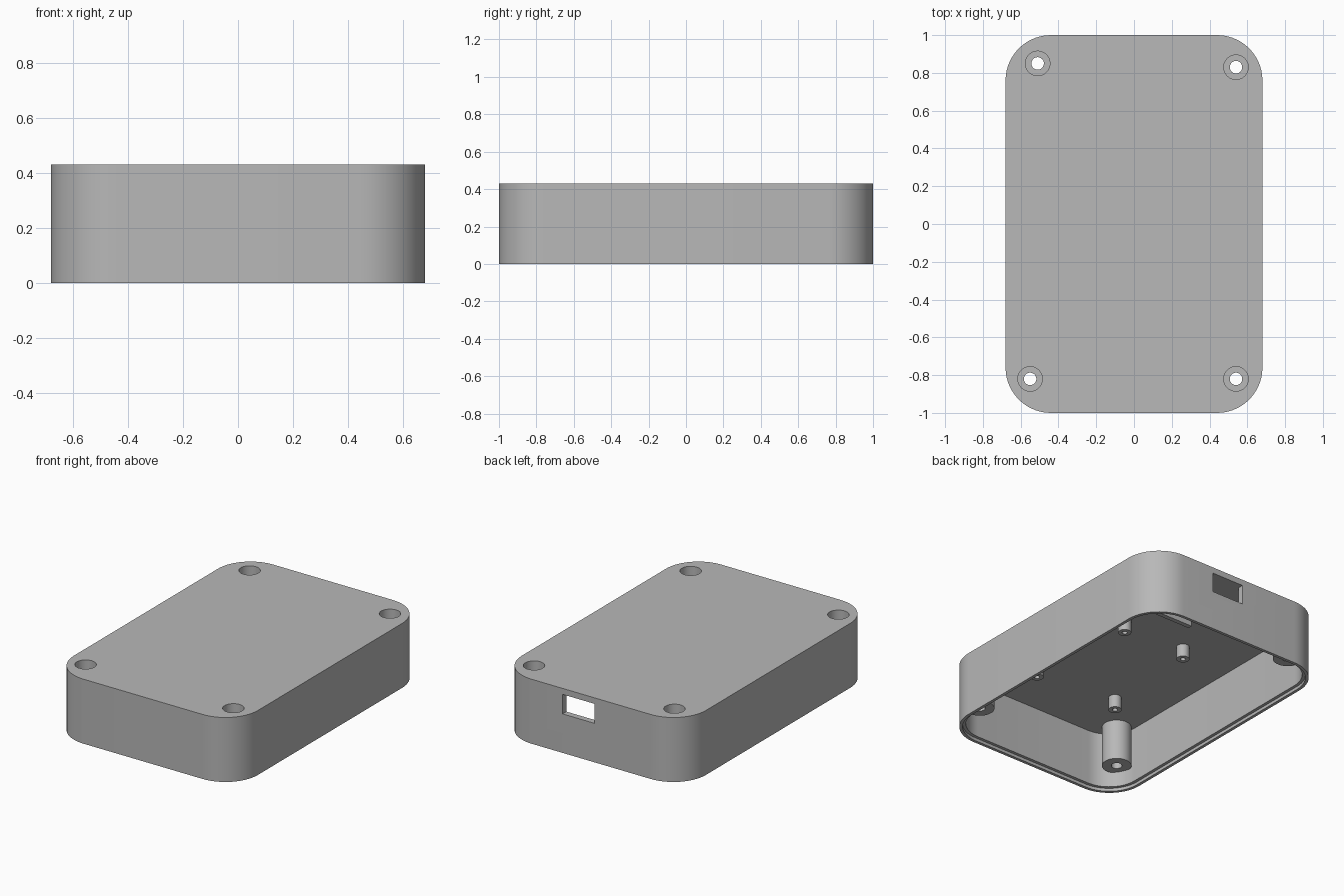
import bpy, bmesh, math

cube = bpy.data.objects.get("Cube")
if cube:
    bpy.data.objects.remove(cube, do_unlink=True)

# Overall sizes
HALF_X, HALF_Y, HEIGHT, CORNER = 0.68, 1.0, 0.43, 0.24
WALL, CEILING = 0.04, 0.39
SIDES = 48

grey = bpy.data.materials.new("matte_grey_plastic")
grey.use_nodes = True
COLOUR = (0.48, 0.48, 0.48, 1)
grey.diffuse_color = COLOUR
grey.node_tree.nodes["Principled BSDF"].inputs["Base Color"].default_value = COLOUR


def finish(name, bm):
    bmesh.ops.recalc_face_normals(bm, faces=bm.faces)
    mesh = bpy.data.meshes.new(name)
    bm.to_mesh(mesh)
    bm.free()
    mesh.materials.append(grey)
    obj = bpy.data.objects.new(name, mesh)
    bpy.context.collection.objects.link(obj)
    return obj


def activate(obj):
    bpy.ops.object.select_all(action="DESELECT")
    obj.select_set(True)
    bpy.context.view_layer.objects.active = obj


def smooth(obj):
    activate(obj)
    bpy.ops.object.shade_smooth_by_angle(angle=math.radians(30))


def prism(name, outline, z0, z1):
    bm = bmesh.new()
    face = bm.faces.new([bm.verts.new((x, y, z0)) for x, y in outline])
    top = bmesh.ops.extrude_face_region(bm, geom=[face])["geom"]
    verts = [g for g in top if isinstance(g, bmesh.types.BMVert)]
    bmesh.ops.translate(bm, verts=verts, vec=(0, 0, z1 - z0))
    return finish(name, bm)


def rounded_outline(inset, steps=14):
    points = []
    for i, (sx, sy) in enumerate(((1, 1), (-1, 1), (-1, -1), (1, -1))):
        for k in range(steps + 1):
            a = (i + k / steps) * math.pi / 2
            points.append((sx * (HALF_X - CORNER) + (CORNER - inset) * math.cos(a),
                           sy * (HALF_Y - CORNER) + (CORNER - inset) * math.sin(a)))
    return points


def circle(x, y, r):
    return [(x + r * math.cos(i * math.tau / SIDES), y + r * math.sin(i * math.tau / SIDES))
            for i in range(SIDES)]


def rectangle(x0, x1, y0, y1):
    return [(x0, y0), (x1, y0), (x1, y1), (x0, y1)]


def cut(target, cutter):
    mod = target.modifiers.new("cut", "BOOLEAN")
    mod.operation, mod.solver, mod.object = "DIFFERENCE", "EXACT", cutter
    activate(target)
    bpy.ops.object.modifier_apply(modifier=mod.name)
    bpy.data.objects.remove(cutter, do_unlink=True)


def lathe(name, x, y, profile):
    # Spin a closed radius/height loop around a vertical axis
    bm = bmesh.new()
    rings = [[bm.verts.new((px, py, z)) for px, py in circle(x, y, r)] for r, z in profile]
    for ring, following in zip(rings, rings[1:] + rings[:1]):
        for i in range(SIDES):
            j = (i + 1) % SIDES
            bm.faces.new((ring[i], ring[j], following[j], following[i]))
    obj = finish(name, bm)
    smooth(obj)
    return obj


# Open-bottomed shell with a stepped rim
shell = prism("case_shell", rounded_outline(0), 0, HEIGHT)
cut(shell, prism("cavity", rounded_outline(WALL), -0.1, CEILING))
cut(shell, prism("rim_step", rounded_outline(WALL / 2), -0.1, 0.02))

# Connector opening in the back wall
cut(shell, prism("connector_opening", rectangle(-0.025, 0.21, 0.9, 1.1), 0.26, CEILING))

# Corner screw bosses, with a wide well above a narrow screw hole
bosses = {"back_right": (-0.51, 0.85), "back_left": (0.54, 0.83),
          "front_right": (-0.55, -0.82), "front_left": (0.54, -0.82)}
BORE, WELL, BOSS = 0.033, 0.065, 0.09
for place, (x, y) in bosses.items():
    cut(shell, prism("screw_well", circle(x, y, WELL), 0.2, 0.6))
    lathe(place + "_screw_boss", x, y,
          [(BOSS, 0.12), (BOSS, CEILING), (WELL, CEILING),
           (WELL, 0.18), (BORE, 0.18), (BORE, 0.12)])
smooth(shell)

# Board standoffs hanging from the ceiling
standoffs = {"back_right": (-0.23, 0.19), "back_left": (0.25, 0.21),
             "front_right": (-0.31, -0.55), "front_left": (0.31, -0.55)}
for place, (x, y) in standoffs.items():
    lathe(place + "_standoff", x, y,
          [(0.04, 0.305), (0.04, CEILING), (0.016, CEILING), (0.016, 0.305)])

# Stop rail behind the connector opening
prism("connector_stop_rail", rectangle(-0.04, 0.22, 0.47, 0.5), 0.33, CEILING)
